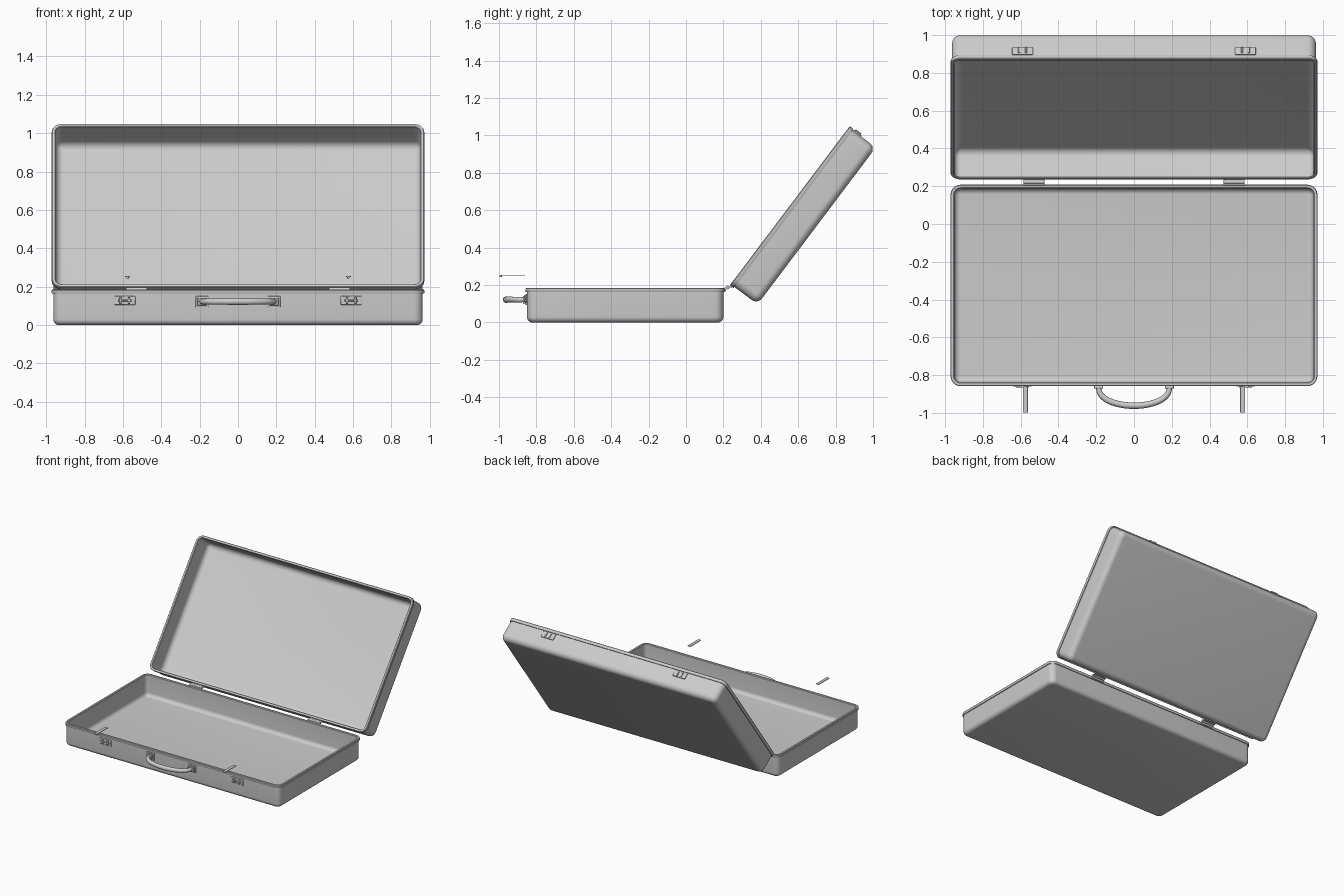
import bpy, bmesh, math
from mathutils import Matrix, Vector

if "Cube" in bpy.data.objects:
    bpy.data.objects.remove(bpy.data.objects["Cube"])

TILT = math.radians(53)
LID_H = 0.18


def finish(name, bm, matrix=None, bevel=0.0):
    bmesh.ops.recalc_face_normals(bm, faces=bm.faces[:])
    me = bpy.data.meshes.new(name)
    bm.to_mesh(me)
    bm.free()
    ob = bpy.data.objects.new(name, me)
    bpy.context.collection.objects.link(ob)
    if matrix is not None:
        ob.matrix_world = matrix
    if bevel:
        m = ob.modifiers.new("bevel", 'BEVEL')
        m.width, m.segments = bevel, 2
    bpy.ops.object.select_all(action='DESELECT')
    ob.select_set(True)
    bpy.context.view_layer.objects.active = ob
    bpy.ops.object.shade_smooth_by_angle(angle=math.radians(35))
    return ob


def box(name, lo, hi, matrix=None, bevel=0.003):
    bm = bmesh.new()
    c = (Vector(lo) + Vector(hi)) / 2
    s = Vector(hi) - Vector(lo)
    bmesh.ops.create_cube(bm, size=1, matrix=Matrix.Translation(c) @ Matrix.Diagonal((*s, 1)))
    return finish(name, bm, matrix, bevel)


def cylinder(name, centre, r, length, axis, matrix=None):
    bm = bmesh.new()
    rot = Vector((0, 0, 1)).rotation_difference(Vector(axis)).to_matrix().to_4x4()
    bmesh.ops.create_cone(bm, cap_ends=True, segments=20, radius1=r, radius2=r, depth=length,
                          matrix=Matrix.Translation(centre) @ rot)
    return finish(name, bm, matrix)


def tray(name, hx, hy, h, fillet, band, matrix):
    """Open shell: rounded-rectangle rings stacked along an (inset, height) profile."""
    t, corner, steps = 0.012, 0.045, 8
    arc = [math.radians(90 * i / 6) for i in range(7)]
    prof = [(fillet * (1 - math.sin(a)), fillet * (1 - math.cos(a))) for a in arc]
    prof += [(0, h - band), (-0.006, h - band), (-0.008, h - band + 0.003),
             (-0.008, h - 0.004), (-0.005, h), (t - 0.004, h), (t, h - 0.004)]
    prof += [(t + fillet * (1 - math.sin(a)), t + fillet * (1 - math.cos(a))) for a in reversed(arc)]
    bm = bmesh.new()
    rings = []
    for inset, z in prof:
        r = max(corner - inset, 0.008)
        ring = []
        for q, (sx, sy) in enumerate([(1, 1), (-1, 1), (-1, -1), (1, -1)]):
            for i in range(steps + 1):
                a = math.pi / 2 * (q + i / steps)
                ring.append(bm.verts.new((sx * (hx - inset - r) + r * math.cos(a),
                                          sy * (hy - inset - r) + r * math.sin(a), z)))
        rings.append(ring)
    n = len(rings[0])
    for a, b in zip(rings, rings[1:]):
        for i in range(n):
            bm.faces.new((a[i], a[(i + 1) % n], b[(i + 1) % n], b[i]))
    bm.faces.new(rings[0])
    bm.faces.new(rings[-1])
    return finish(name, bm, matrix)


# Base tray and tilted lid
tray("case_base", 0.963, 0.525, 0.185, 0.03, 0.022, Matrix.Translation((0, -0.325, 0)))
depth_dir = Vector((0, math.sin(TILT), -math.cos(TILT)))
lid_m = Matrix.Translation(Vector((0, 0.555, 0.6245)) + depth_dir * LID_H) @ Matrix.Rotation(TILT, 4, 'X')
tray("case_lid", 0.963, 0.525, LID_H, 0.04, 0.025, lid_m)

# Carrying handle: swept tube, thicker in the grip
bm = bmesh.new()
prev = None
N, S = 36, 14
for k in range(N + 1):
    a = math.pi * k / N
    c = Vector((-0.187 * math.cos(a), -0.867 - 0.095 * math.sin(a) ** 0.9, 0.122))
    nrm = Vector((-math.cos(a) / 0.187, -math.sin(a) / 0.095, 0)).normalized()
    r = 0.014 + 0.003 * math.sin(a)
    ring = [bm.verts.new(c + nrm * r * math.cos(2 * math.pi * j / S)
                         + Vector((0, 0, r * math.sin(2 * math.pi * j / S)))) for j in range(S)]
    if prev:
        for j in range(S):
            bm.faces.new((prev[j], prev[(j + 1) % S], ring[(j + 1) % S], ring[j]))
    else:
        bm.faces.new(ring)
    prev = ring
bm.faces.new(prev)
finish("handle_grip", bm)

for s, side in ((-1, "left"), (1, "right")):
    # Handle mounts
    x = s * 0.187
    box(f"handle_plate_{side}", (x - 0.034, -0.858, 0.093), (x + 0.034, -0.848, 0.151))
    box(f"handle_socket_{side}", (x - 0.024, -0.872, 0.102), (x + 0.024, -0.856, 0.142))

    # Latch body on the base front: plate, two cheeks, pivot pin
    x = s * 0.59
    box(f"latch_plate_{side}", (x - 0.055, -0.856, 0.105), (x + 0.055, -0.848, 0.152), bevel=0.004)
    for dx in (-0.022, 0.022):
        box(f"latch_cheek_{side}", (x + dx - 0.006, -0.866, 0.11), (x + dx + 0.006, -0.854, 0.146))
    cylinder(f"latch_pin_{side}", (x, -0.861, 0.128), 0.005, 0.07, (1, 0, 0))
    for dx in (-0.042, 0.042):
        cylinder(f"latch_rivet_{side}", (x + dx, -0.857, 0.128), 0.006, 0.005, (0, 1, 0))

    # Raised latch tongue with a small hooked tip
    x = s * 0.575
    box(f"latch_tongue_{side}", (x - 0.013, -0.998, 0.25), (x + 0.013, -0.86, 0.255), bevel=0.001)
    box(f"latch_hook_{side}", (x - 0.006, -0.998, 0.243), (x + 0.006, -0.985, 0.251), bevel=0.001)

    # Catch on the lid end wall (lid space)
    x = s * 0.59
    zt = LID_H
    box(f"catch_plate_{side}", (x - 0.055, 0.522, zt - 0.08), (x + 0.055, 0.532, zt - 0.03), lid_m, 0.004)
    for dx in (-0.018, 0.018):
        box(f"catch_rib_{side}", (x + dx - 0.005, 0.53, zt - 0.074), (x + dx + 0.005, 0.539, zt - 0.036), lid_m)

    # Hinge: barrel, leaf on the base, leaf on the lid
    x = s * 0.53
    cylinder(f"hinge_barrel_{side}", (x, 0.222, 0.186), 0.009, 0.11, (1, 0, 0))
    box(f"hinge_base_leaf_{side}", (x - 0.055, 0.205, 0.165), (x + 0.055, 0.215, 0.187), bevel=0.001)
    box(f"hinge_lid_leaf_{side}", (x - 0.055, 0.22, 0.186), (x + 0.055, 0.246, 0.192), bevel=0.001)
